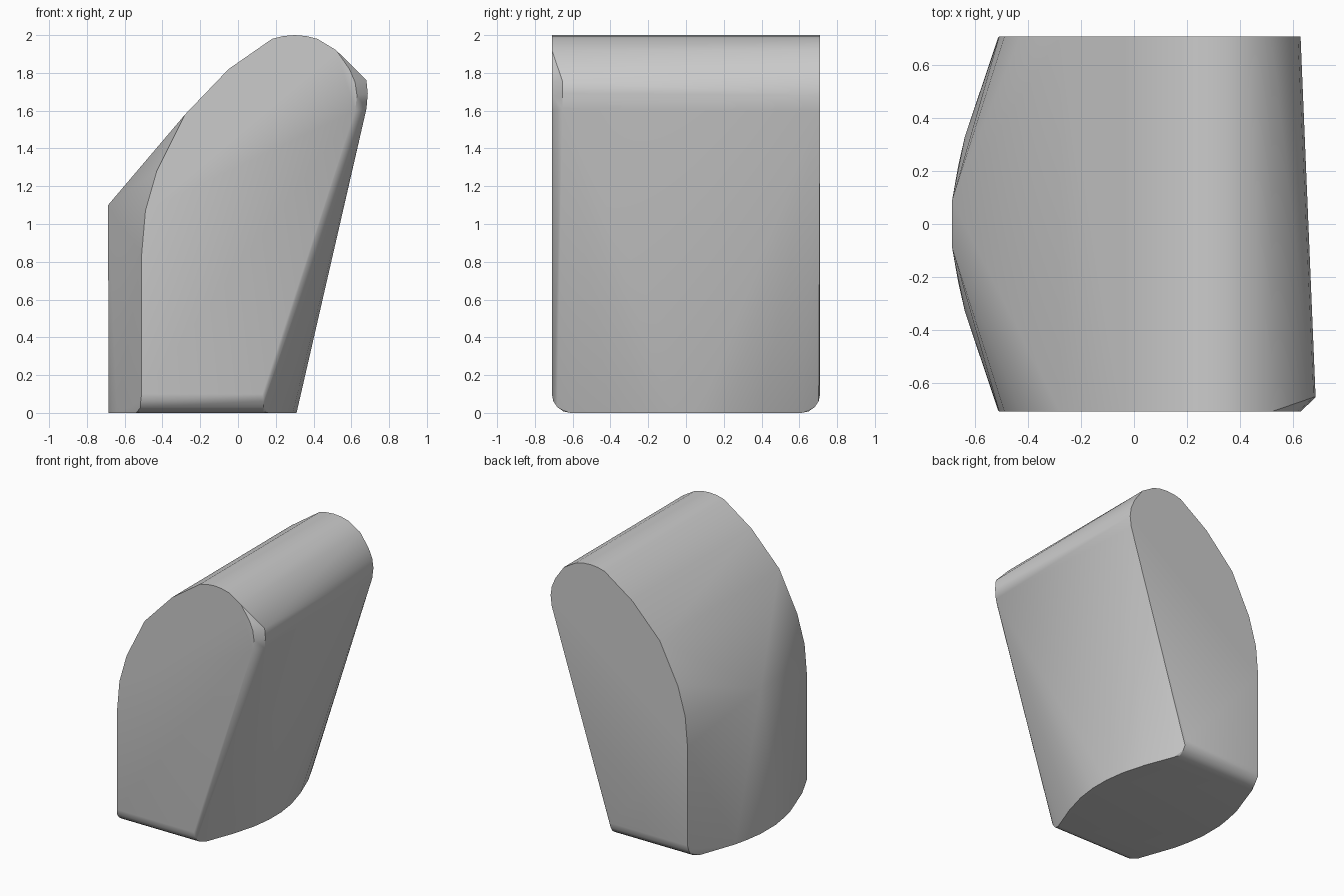
import bpy, bmesh, math

cube = bpy.data.objects.get("Cube")
if cube:
    bpy.data.objects.remove(cube, do_unlink=True)

HALF = 0.71  # half depth

# Flat end outline (x, z), same at front and back
end_profile = [(-0.51, 0.1), (-0.51, 0.84), (-0.49, 1.07), (-0.43, 1.28),
               (-0.28, 1.58), (-0.05, 1.82), (0.18, 1.98), (0.24, 1.995),
               (0.3, 2.0), (0.36, 1.995), (0.42, 1.98), (0.52, 1.92),
               (0.59, 1.82), (0.62, 1.75), (0.63, 1.68), (0.62, 1.6), (0.13, 0.1)]
# Bowed base outline (x, half y)
base_left = [(-0.54, 0.61), (-0.64, 0.33), (-0.665, 0.22), (-0.685, 0.09)]
base_right = [(0.16, 0.61), (0.24, 0.4), (0.29, 0.22), (0.31, 0.07)]

points = []
for side in (-1, 1):
    points += [(x, side * HALF, z) for x, z in end_profile]
    points += [(x, side * y, 0) for x, y in base_left + base_right]
    # Rounded lower edge of each end
    for step in (1, 2, 3):
        a = step * math.pi / 8
        y, z = 0.61 + 0.1 * math.cos(a), 0.1 - 0.1 * math.sin(a)
        points += [(-0.515, side * y, z), (0.135, side * y, z)]
    # Blunt ridge on the bowed side
    points.append((-0.688, side * 0.09, 1.1))
# Small raised corner at the front
points += [(0.68, -0.655, 1.76), (0.687, -0.655, 1.69), (0.68, -0.655, 1.61)]

# Wrap the outlines in one convex skin
bm = bmesh.new()
for p in points:
    bm.verts.new(p)
hull = bmesh.ops.convex_hull(bm, input=bm.verts[:])
loose = {v for v in hull["geom_interior"] + hull["geom_unused"]
         if isinstance(v, bmesh.types.BMVert)}
bmesh.ops.delete(bm, geom=list(loose), context="VERTS")
bmesh.ops.dissolve_limit(bm, angle_limit=math.radians(0.3),
                         verts=bm.verts[:], edges=bm.edges[:])
bmesh.ops.recalc_face_normals(bm, faces=bm.faces[:])
mesh = bpy.data.meshes.new("wedge_body")
bm.to_mesh(mesh)
bm.free()

body = bpy.data.objects.new("wedge_body", mesh)
bpy.context.collection.objects.link(body)

# Plain grey
grey = bpy.data.materials.new("plain_grey")
grey.use_nodes = True
colour = (0.6, 0.6, 0.6, 1)
grey.diffuse_color = colour
grey.node_tree.nodes["Principled BSDF"].inputs["Base Color"].default_value = colour
mesh.materials.append(grey)

bpy.ops.object.select_all(action="DESELECT")
body.select_set(True)
bpy.context.view_layer.objects.active = body
bpy.ops.object.shade_smooth_by_angle(angle=math.radians(30))
